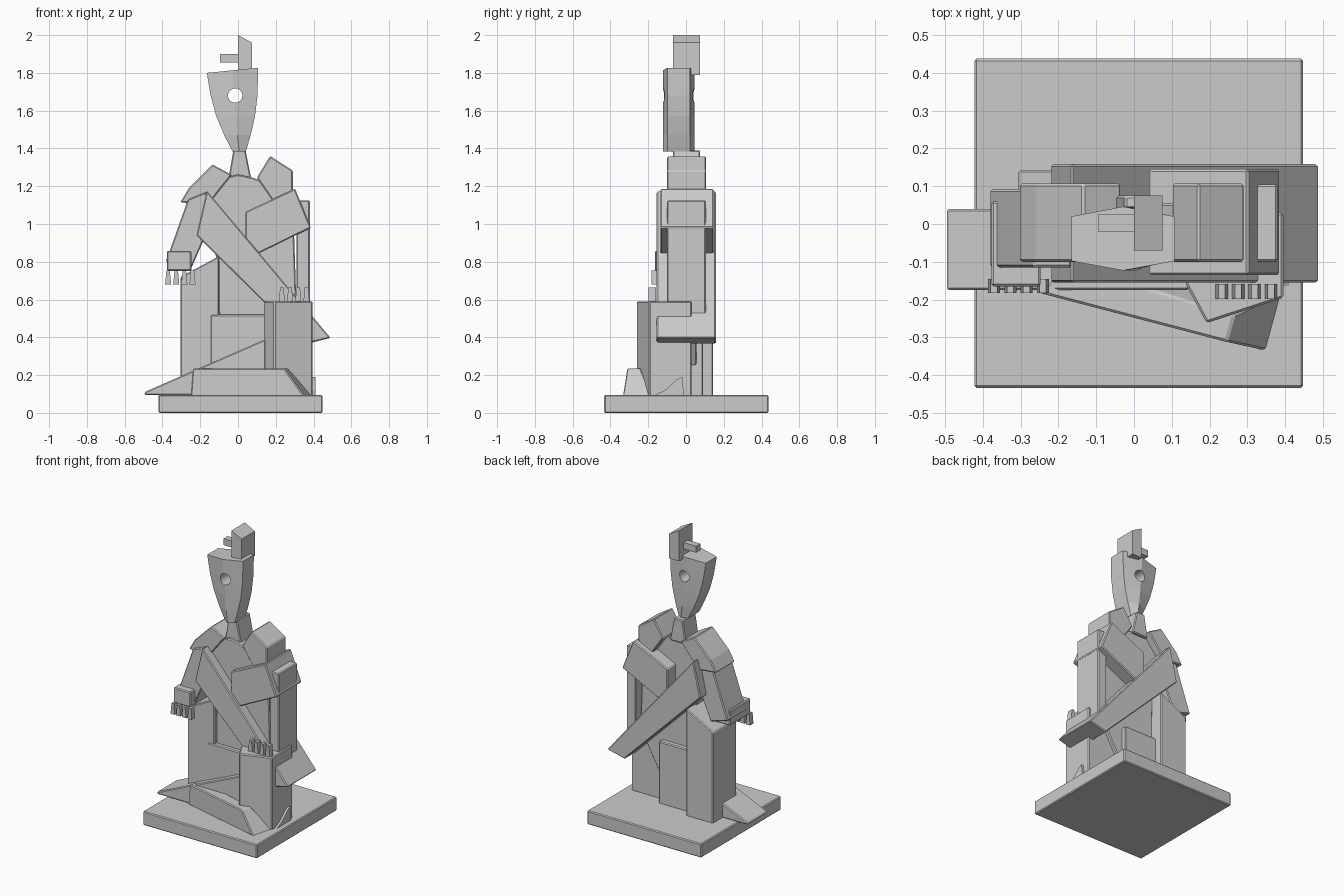
import bpy, bmesh, math


def loft(name, rings, bevel=0.006):
    """Skin a stack of equal-length vertex rings and cap both ends."""
    bm = bmesh.new()
    rows = [[bm.verts.new(p) for p in ring] for ring in rings]
    n = len(rows[0])
    for a, b in zip(rows, rows[1:]):
        for i in range(n):
            j = (i + 1) % n
            bm.faces.new((a[i], a[j], b[j], b[i]))
    bm.faces.new(rows[0][::-1])
    bm.faces.new(rows[-1])
    bmesh.ops.recalc_face_normals(bm, faces=bm.faces[:])
    mesh = bpy.data.meshes.new(name)
    bm.to_mesh(mesh)
    bm.free()
    ob = bpy.data.objects.new(name, mesh)
    bpy.context.collection.objects.link(ob)
    if bevel:
        mod = ob.modifiers.new("soft_edges", 'BEVEL')
        mod.width = bevel
        mod.segments = 1
        mod.limit_method = 'ANGLE'
    return ob


def slab(name, profile, y0, y1, bevel=0.006):
    """Front-view (x, z) profile given depth along y."""
    return loft(name, [[(x, y, z) for x, z in profile] for y in (y0, y1)], bevel)


def block(name, x0, x1, y0, y1, z0, z1, bevel=0.006):
    return slab(name, [(x0, z0), (x1, z0), (x1, z1), (x0, z1)], y0, y1, bevel)


def plan(name, outline, z0, z1):
    """Top-view (x, y) outline raised from z0 to z1."""
    return loft(name, [[(x, y, z) for x, y in outline] for z in (z0, z1)])


# Plinth
block("plinth", -0.422, 0.447, -0.433, 0.437, 0.0, 0.095)

# Head: hexagonal section tapering to the chin, with a slanted top
levels = [(1.385, 1.385, -0.03, 0.042), (1.47, 1.47, -0.073, 0.067),
          (1.57, 1.57, -0.115, 0.09), (1.68, 1.68, -0.145, 0.103),
          (1.80, 1.827, -0.165, 0.107)]
rings = []
for zl, zr, l, r in levels:
    m, zm = (l + r) / 2, (zl + zr) / 2
    rings.append([(l, -0.098, zl), (m, -0.123, zm), (r, -0.098, zr),
                  (r, 0.02, zr), (m, 0.046, zm), (l, 0.02, zl)])
head = loft("head", rings, 0)

# Round eye bored through the head
bpy.ops.mesh.primitive_cylinder_add(vertices=32, radius=0.038, depth=0.6,
                                    location=(-0.015, 0, 1.68),
                                    rotation=(math.pi / 2, 0, 0))
cutter = bpy.context.object
cutter.name = "eye_cutter"
cutter.hide_render = True
cutter.hide_set(True)
hole = head.modifiers.new("eye", 'BOOLEAN')
hole.object = cutter
hole.operation = 'DIFFERENCE'
hole.solver = 'EXACT'

# Crest and its side peg
slab("crest", [(0, 1.79), (0.075, 1.79), (0.075, 1.96), (0, 2.0)], -0.07, 0.075, 0)
block("crest_peg", -0.095, 0.005, -0.02, 0.025, 1.855, 1.9, 0)

# Neck
slab("neck", [(-0.025, 1.39), (0.04, 1.39), (0.072, 1.23), (-0.052, 1.23)], -0.07, 0.075)

# Torso panel
slab("torso", [(-0.05, 1.25), (0.0, 1.262), (0.08, 1.245), (0.29, 1.16),
               (0.31, 0.55), (0.145, 0.25), (-0.1, 0.25), (-0.105, 0.8),
               (-0.22, 1.1)], -0.09, 0.055)

# Shoulders
slab("right_shoulder", [(0.17, 1.36), (0.29, 1.283), (0.29, 1.15), (0.2, 1.1),
                        (0.1, 1.245)], -0.1, 0.107)
slab("left_shoulder", [(-0.135, 1.315), (-0.033, 1.26), (-0.16, 1.1),
                       (-0.305, 1.115), (-0.26, 1.19)], -0.1, 0.107)

# Left arm and hand
slab("left_arm", [(-0.265, 1.13), (-0.165, 1.17), (-0.175, 0.93), (-0.25, 0.76),
                  (-0.382, 0.8)], -0.115, 0.092)
block("left_hand", -0.377, -0.247, -0.165, 0.06, 0.752, 0.857)

# Right upper arm and hanging forearm
slab("right_upper_arm", [(0.04, 1.065), (0.302, 1.187), (0.386, 0.98), (0.04, 0.81)],
     -0.135, 0.145)
block("right_forearm", 0.31, 0.38, -0.1, 0.105, 0.5, 1.125)

# Long diagonal bar across the body
slab("diagonal_bar", [(-0.165, 1.177), (0.49, 0.397), (0.36, 0.365), (-0.22, 0.94)],
     -0.155, 0.158)

# Fingers, narrow at the top
for hand, x0, step, y0, y1, z in (("left", -0.37, 0.043, -0.182, -0.145, 0.68),
                                  ("right", 0.232, 0.0435, -0.198, -0.158, 0.59)):
    for i in range(4):
        c = x0 + i * step
        slab(f"{hand}_finger_{i + 1}",
             [(c - 0.016, z), (c + 0.016, z), (c + 0.009, z + 0.075),
              (c - 0.009, z + 0.075)], y0, y1, 0)

# Left leg column and seat block
slab("left_column", [(-0.305, 0.09), (-0.1, 0.09), (-0.1, 0.83), (-0.305, 0.72)],
     -0.115, 0.143)
block("seat", -0.145, 0.145, -0.12, 0.09, 0.09, 0.52)

# Sloping thigh that runs out into the left foot
slab("sloping_leg", [(-0.495, 0.095), (-0.495, 0.11), (-0.245, 0.22),
                     (0.145, 0.39), (0.145, 0.095)], -0.175, 0.04)

# Right knee pillar with an angled front
plan("knee_pillar", [(0.137, -0.16), (0.192, -0.262), (0.395, -0.195),
                     (0.395, 0.03), (0.137, 0.03)], 0.09, 0.59)

# Front shin bar lying on the plinth
loft("front_shin", [
    [(-0.25, -0.182, 0.09), (0.35, -0.335, 0.09), (0.392, -0.18, 0.09), (-0.2, -0.05, 0.09)],
    [(-0.24, -0.185, 0.235), (0.245, -0.312, 0.235), (0.265, -0.24, 0.235),
     (-0.2, -0.1, 0.235)]])

# Small curved heel beside the pillar
heel = [(-0.175, 0.09), (-0.11, 0.12), (-0.05, 0.175), (-0.02, 0.19), (-0.01, 0.09)]
loft("heel", [[(x, y, z) for y, z in heel] for x in (0.3, 0.41)], 0)
